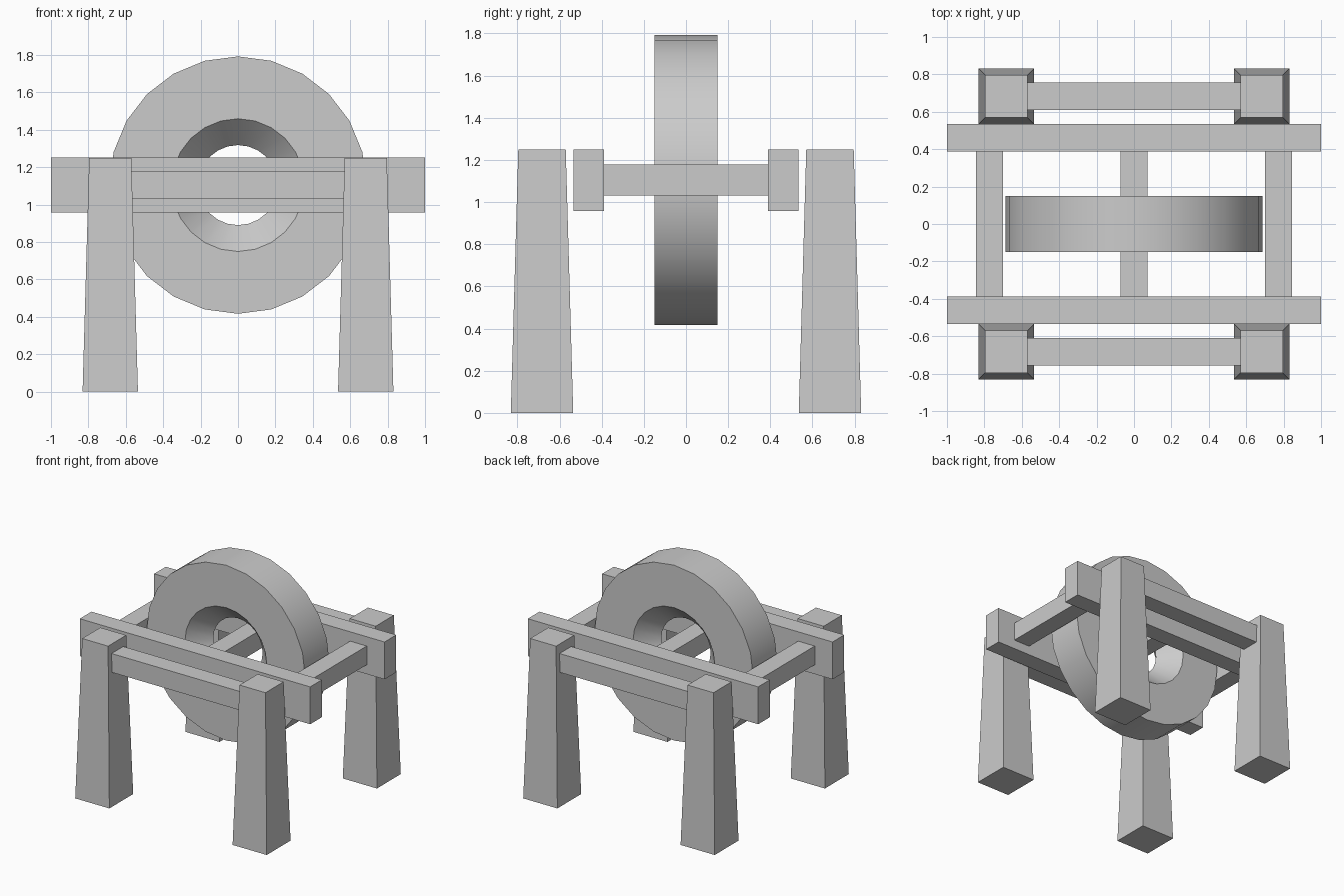
import bpy, bmesh
from math import sin, cos, tau

if "Cube" in bpy.data.objects:
    bpy.data.objects.remove(bpy.data.objects["Cube"])


def finish(name, bm):
    bmesh.ops.recalc_face_normals(bm, faces=bm.faces[:])
    mesh = bpy.data.meshes.new(name)
    bm.to_mesh(mesh)
    bm.free()
    obj = bpy.data.objects.new(name, mesh)
    bpy.context.collection.objects.link(obj)
    return obj


def beam(name, center, size, taper=1.0):
    """Box beam; taper scales the top end."""
    bm = bmesh.new()
    bmesh.ops.create_cube(bm, size=1)
    for v in bm.verts:
        k = taper if v.co.z > 0 else 1.0
        v.co.x = v.co.x * size[0] * k + center[0]
        v.co.y = v.co.y * size[1] * k + center[1]
        v.co.z = v.co.z * size[2] + center[2]
    return finish(name, bm)


HUB_Z = 1.104

# Stone wheel: 24-sided ring with an hourglass-shaped hole
profile = [(0.688, -0.15), (0.688, 0.15), (0.355, 0.15), (0.214, 0.0), (0.355, -0.15)]
sides = 24
bm = bmesh.new()
rings = []
for i in range(sides):
    a = tau * i / sides
    rings.append([bm.verts.new((r * sin(a), y, HUB_Z + r * cos(a))) for r, y in profile])
n = len(profile)
for i in range(sides):
    p, q = rings[i], rings[(i + 1) % sides]
    for j in range(n):
        k = (j + 1) % n
        bm.faces.new((p[j], p[k], q[k], q[j]))
wheel = finish("stone_wheel", bm)
bpy.context.view_layer.objects.active = wheel
wheel.select_set(True)
bpy.ops.object.shade_smooth_by_angle(angle=0.52)

# Axle through the wheel
beam("axle", (0, 0, HUB_Z), (0.145, 0.78, 0.147))

for sy, depth in ((-1, "front"), (1, "back")):
    # Long rails and the thinner stretchers between the legs
    beam(depth + "_rail", (0, sy * 0.461, HUB_Z), (2.0, 0.145, 0.293))
    beam(depth + "_stretcher", (0, sy * 0.683, HUB_Z), (1.15, 0.145, 0.147))
    # Tapered legs
    for sx, side in ((-1, "left"), (1, "right")):
        beam(f"{depth}_{side}_leg", (sx * 0.683, sy * 0.683, 0.625),
             (0.296, 0.296, 1.25), 0.76)

# Cross bars joining the rails at each end
for sx, side in ((-1, "left"), (1, "right")):
    beam(side + "_cross_bar", (sx * 0.773, 0, HUB_Z), (0.145, 0.78, 0.147))
